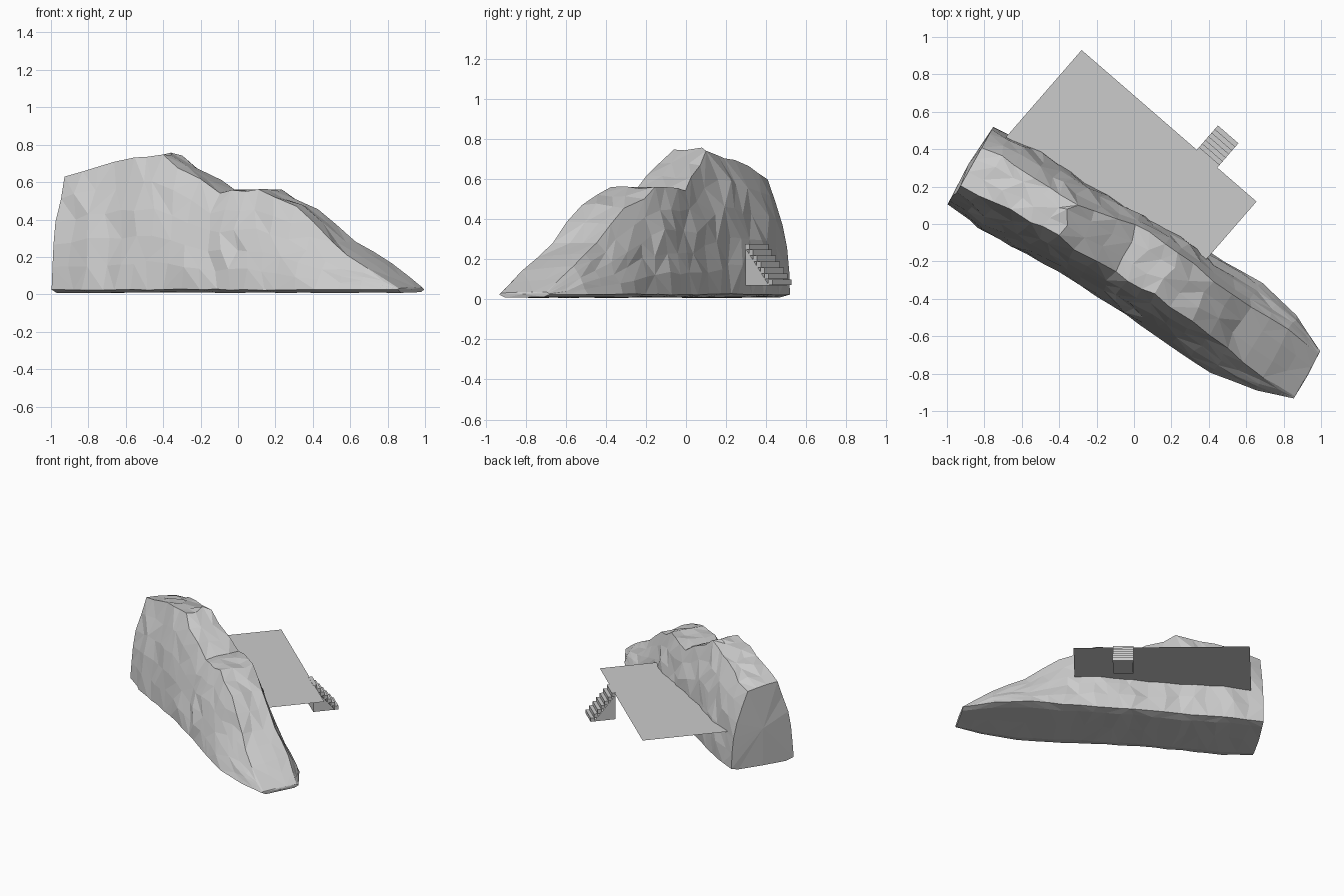
import bpy, bmesh, math, random
from mathutils import Vector

if "Cube" in bpy.data.objects:
    bpy.data.objects.remove(bpy.data.objects["Cube"])

random.seed(4)
U = Vector((0.874, -0.486, 0))     # long axis of the rock
V = Vector((0.486, 0.874, 0))      # towards the back of the rock


def make_object(name, bm):
    bmesh.ops.recalc_face_normals(bm, faces=bm.faces)
    mesh = bpy.data.meshes.new(name)
    bm.to_mesh(mesh)
    bm.free()
    obj = bpy.data.objects.new(name, mesh)
    bpy.context.collection.objects.link(obj)
    return obj


def lerp(a, b, t):
    return a + (b - a) * t


# Rock stations: u, front base, front crest, back crest, back base, front z, back z
stations = [
    (-.91, -.39, -.27, -.04, .088, .63, .60),
    (-.70, -.42, -.26, -.03, .105, .69, .67),
    (-.50, -.425, -.25, -.04, .09, .725, .71),
    (-.33, -.42, -.25, -.06, .08, .75, .745),
    (-.10, -.425, -.28, -.02, .085, .615, .61),
    (.02, -.435, -.28, 0, .09, .545, .55),
    (.30, -.455, -.28, -.02, .075, .555, .555),
    (.50, -.475, -.29, -.06, .06, .48, .46),
    (.75, -.495, -.34, -.09, .06, .28, .285),
    (1.0, -.46, -.38, -.09, -.005, .14, .165),
    (1.2, -.40, -.385, -.13, -.11, .032, .037),
]
rows = []
for a, b in zip(stations, stations[1:]):
    n = max(1, round((b[0] - a[0]) / 0.1))
    rows += [[lerp(p, q, i / n) for p, q in zip(a, b)] for i in range(n)]
rows.append(stations[-1])


def section(row):
    """Cross-section: underside, front wall, top, back wall (v, z pairs)."""
    u, fb, ft, bt, bb, zf, zb = row
    back_bulge = .06 if u < -.2 else .04
    pts = [(lerp(fb, bb, .12), .008)]
    for i in range(6):
        t = i / 5
        pts.append((lerp(fb, ft, t) - .05 * zf * math.sin(math.pi * t), lerp(.025, zf, t)))
    for t in (.35, .7):
        pts.append((lerp(ft, bt, t), lerp(zf, zb, t) + .002))
    for i in range(6):
        t = 1 - i / 5
        pts.append((lerp(bb, bt, t) + back_bulge * zb * math.sin(math.pi * t), lerp(.025, zb, t)))
    pts += [(lerp(fb, bb, .88), .012), (lerp(fb, bb, .5), .01)]
    return pts


# Rock: lofted, roughened and triangulated
bm = bmesh.new()
rings = []
for k, row in enumerate(rows):
    ring = []
    end = k in (0, len(rows) - 1)
    rough = min(1, row[5] / .45)
    for v, z in section(row):
        j = (.003 if end else .005 if z < .03 else .013) * rough
        du = random.uniform(-.025, .025) * rough
        if end:
            du = -.012 if k == 0 and z < .4 and v < 0 else 0
        p = U * (row[0] + du) + V * (v + random.uniform(-j, j))
        p.z = max(0, z + random.uniform(-j, j) * .7)
        ring.append(bm.verts.new(p))
    rings.append(ring)
for r, s in zip(rings, rings[1:]):
    for i in range(len(r)):
        j = (i + 1) % len(r)
        quad = [r[i], r[j], s[j], s[i]]
        k = random.randint(0, 1)
        bm.faces.new((quad[k], quad[k + 1], quad[k + 2]))
        bm.faces.new((quad[k], quad[k + 2], quad[(k + 3) % 4]))
for ring, push in ((rings[0], -.015), (rings[-1], .005)):
    c = sum((v.co for v in ring), Vector()) / len(ring)
    center = bm.verts.new(c + U * push)
    for i in range(len(ring)):
        bm.faces.new((ring[i], ring[(i + 1) % len(ring)], center))
make_object("rock", bm)

# Platform: thin flat sheet running into the rock
IN = Vector((-.656, -.755, 0))
a, b = Vector((-.28, .93, .275)), Vector((.655, .12, .275))
bm = bmesh.new()
bm.faces.new([bm.verts.new(p) for p in (a, b, b + IN * .65, a + IN * .65)])
make_object("platform", bm)

# Stairs: slabs going down and out from the platform edge
OUT, SIDE = -IN, Vector((.755, -.656, 0))
origin = Vector((.33, .39, 0))


def extrude_profile(name, profile, s0, s1):
    """Prism from (outward, z) points, swept across the stair width."""
    bm = bmesh.new()
    ends = [[bm.verts.new(origin + OUT * o + SIDE * s + Vector((0, 0, z)))
             for o, z in profile] for s in (s0, s1)]
    bm.faces.new(ends[0])
    bm.faces.new(ends[1])
    for i in range(len(profile)):
        j = (i + 1) % len(profile)
        bm.faces.new((ends[0][i], ends[0][j], ends[1][j], ends[1][i]))
    return make_object(name, bm)


for i in range(7):
    o, top = .0255 * i, .277 - .0295 * i
    extrude_profile(f"stair_step_{i + 1}",
                    [(o, top), (o + .028, top), (o + .028, top - .029), (o, top - .029)], 0, .145)
extrude_profile("stair_support", [(0, .255), (0, .07), (.155, .07)], .003, .142)
